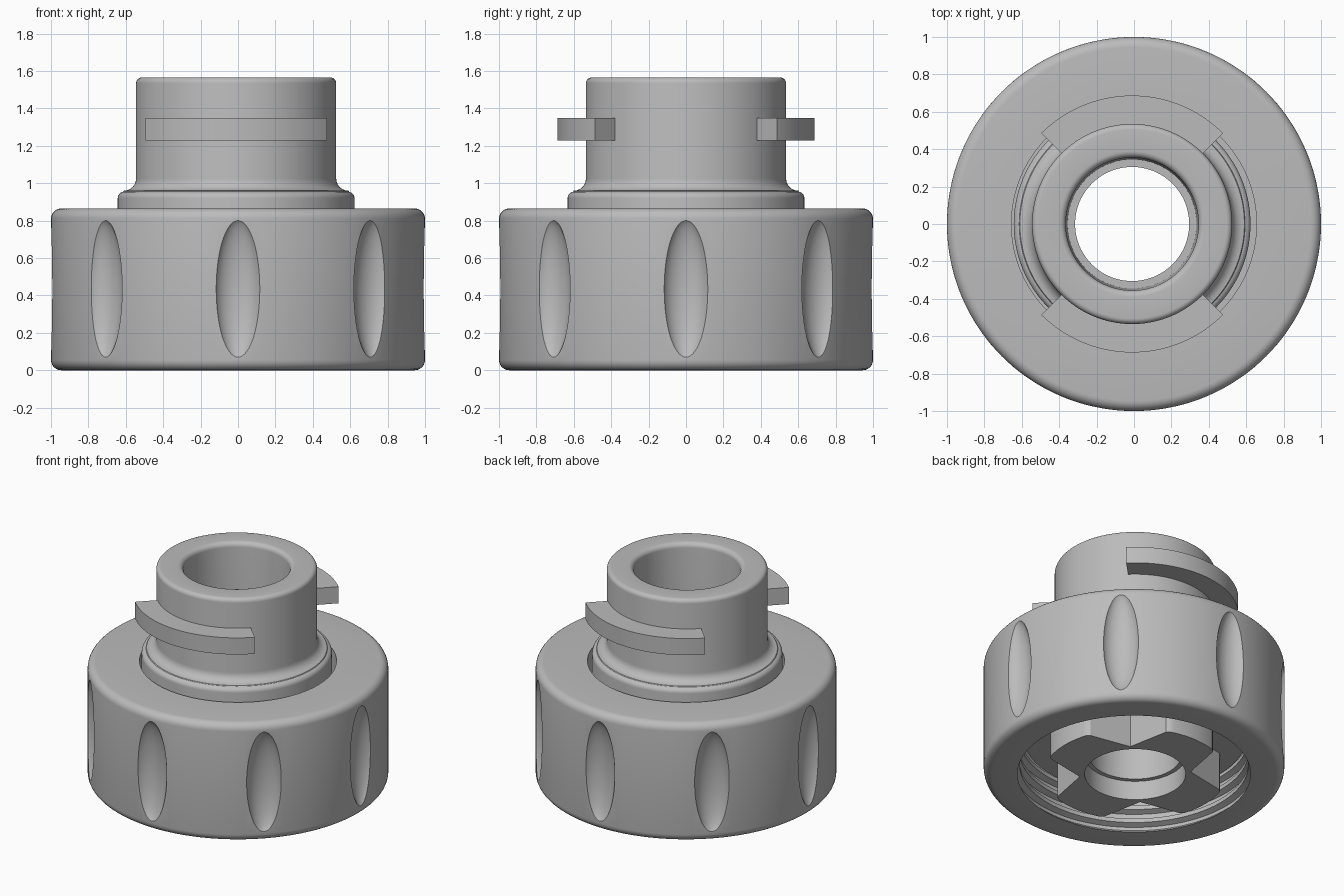
import bpy, bmesh
from math import sin, cos, pi, radians
from mathutils import Matrix, Vector

cube = bpy.data.objects.get("Cube")
if cube:
    bpy.data.objects.remove(cube, do_unlink=True)

SEGMENTS = 144
CENTRE_X = -0.01   # the inner body sits very slightly off the nut axis

grey = bpy.data.materials.new("plain grey")
grey.use_nodes = True
grey.diffuse_color = (0.5, 0.5, 0.5, 1)
grey.node_tree.nodes["Principled BSDF"].inputs["Base Color"].default_value = (0.5, 0.5, 0.5, 1)


def add_object(name, bm):
    bmesh.ops.recalc_face_normals(bm, faces=bm.faces)
    mesh = bpy.data.meshes.new(name)
    bm.to_mesh(mesh)
    bm.free()
    mesh.materials.append(grey)
    obj = bpy.data.objects.new(name, mesh)
    bpy.context.collection.objects.link(obj)
    return obj


def smooth(obj):
    bpy.ops.object.select_all(action='DESELECT')
    obj.select_set(True)
    bpy.context.view_layer.objects.active = obj
    bpy.ops.object.shade_smooth_by_angle(angle=radians(32))


def arc(r, z, size, start, end, steps=6):
    """Rounded corner of a profile, angles in degrees."""
    angles = [radians(start + (end - start) * i / steps) for i in range(steps + 1)]
    return [(r + size * cos(a), z + size * sin(a)) for a in angles]


def lathe(name, profile, start=0, end=360, x=0):
    """Sweep a closed (radius, z) profile; a radius may be a function of angle."""
    bm = bmesh.new()
    full = end - start == 360
    count = SEGMENTS if full else SEGMENTS * (end - start) // 360 + 1
    step = radians(360 / SEGMENTS)
    rows = []
    for i in range(count):
        a = radians(start) + i * step
        row = []
        for r, z in profile:
            radius = r(a) if callable(r) else r
            row.append(bm.verts.new((x + radius * cos(a), radius * sin(a), z)))
        rows.append(row)
    pairs = list(zip(rows, rows[1:]))
    if full:
        pairs.append((rows[-1], rows[0]))
    else:
        bm.faces.new(rows[0])
        bm.faces.new(rows[-1])
    n = len(profile)
    for a, b in pairs:
        for j in range(n):
            k = (j + 1) % n
            bm.faces.new((a[j], a[k], b[k], b[j]))
    return add_object(name, bm)


# Outer nut: rounded edges, stepped threads inside, narrower hole at the top
nut_profile = arc(0.945, 0.055, 0.055, -90, 0) + arc(0.945, 0.81, 0.055, 0, 90)
nut_profile += [(0.655, 0.865), (0.655, 0.42), (0.8, 0.42)]
for z in (0.25, 0.15, 0.05):
    nut_profile += [(0.8, z + 0.06), (0.76, z + 0.045), (0.76, z + 0.015), (0.8, z)]
nut_profile += [(0.8, 0.025), (0.775, 0)]
nut = lathe("nut", nut_profile)

# Eight grip dimples scooped out of the nut
bm = bmesh.new()
for i in range(8):
    place = (Matrix.Rotation(i * pi / 4, 4, 'Z')
             @ Matrix.Translation(Vector((1.03, 0, 0.435)))
             @ Matrix.Diagonal((0.1, 0.126, 0.383, 1)))
    bmesh.ops.create_uvsphere(bm, u_segments=40, v_segments=32, radius=1, matrix=place)
cutter = add_object("dimple_cutter", bm)
cutter.hide_render = True
cut = nut.modifiers.new("dimples", 'BOOLEAN')
cut.operation = 'DIFFERENCE'
cut.solver = 'EXACT'
cut.object = cutter
bpy.context.view_layer.objects.active = nut
bpy.ops.object.modifier_apply(modifier="dimples")
bpy.data.objects.remove(cutter, do_unlink=True)
smooth(nut)

# Inner body: retaining disc, collar, flared neck and stepped bore
body_profile = [(0.305, 0.14), (0.336, 0.14), (0.336, 0.28), (0.74, 0.28), (0.74, 0.4), (0.633, 0.4)]
body_profile += arc(0.598, 0.92, 0.035, 0, 80)
body_profile += arc(0.6, 1.025, 0.065, 270, 180)
body_profile += arc(0.505, 1.535, 0.03, 0, 90)
body_profile += arc(0.39, 1.53, 0.035, 90, 180)
body_profile += [(0.345, 0.5), (0.305, 0.5)]
smooth(lathe("neck_body", body_profile, x=CENTRE_X))


# Four-lobed key below the body, with V notches on the diagonals
def key_radius(a):
    d = abs((a % (pi / 2)) - pi / 4)
    slope = 0.236 * cos(d) - 0.16 * sin(d)
    return min(0.37 * 0.236 / slope, 0.61)


key_profile = [(0.336, 0), (key_radius, 0), (key_radius, 0.29), (0.336, 0.29)]
smooth(lathe("lobed_key", key_profile, x=CENTRE_X))

# Two curved locking lugs on the neck, front and back
lug_profile = [(0.52, 1.228), (0.687, 1.228), (0.687, 1.35), (0.52, 1.35)]
for name, start in (("back_lug", 45), ("front_lug", 225)):
    smooth(lathe(name, lug_profile, start, start + 90, CENTRE_X))
